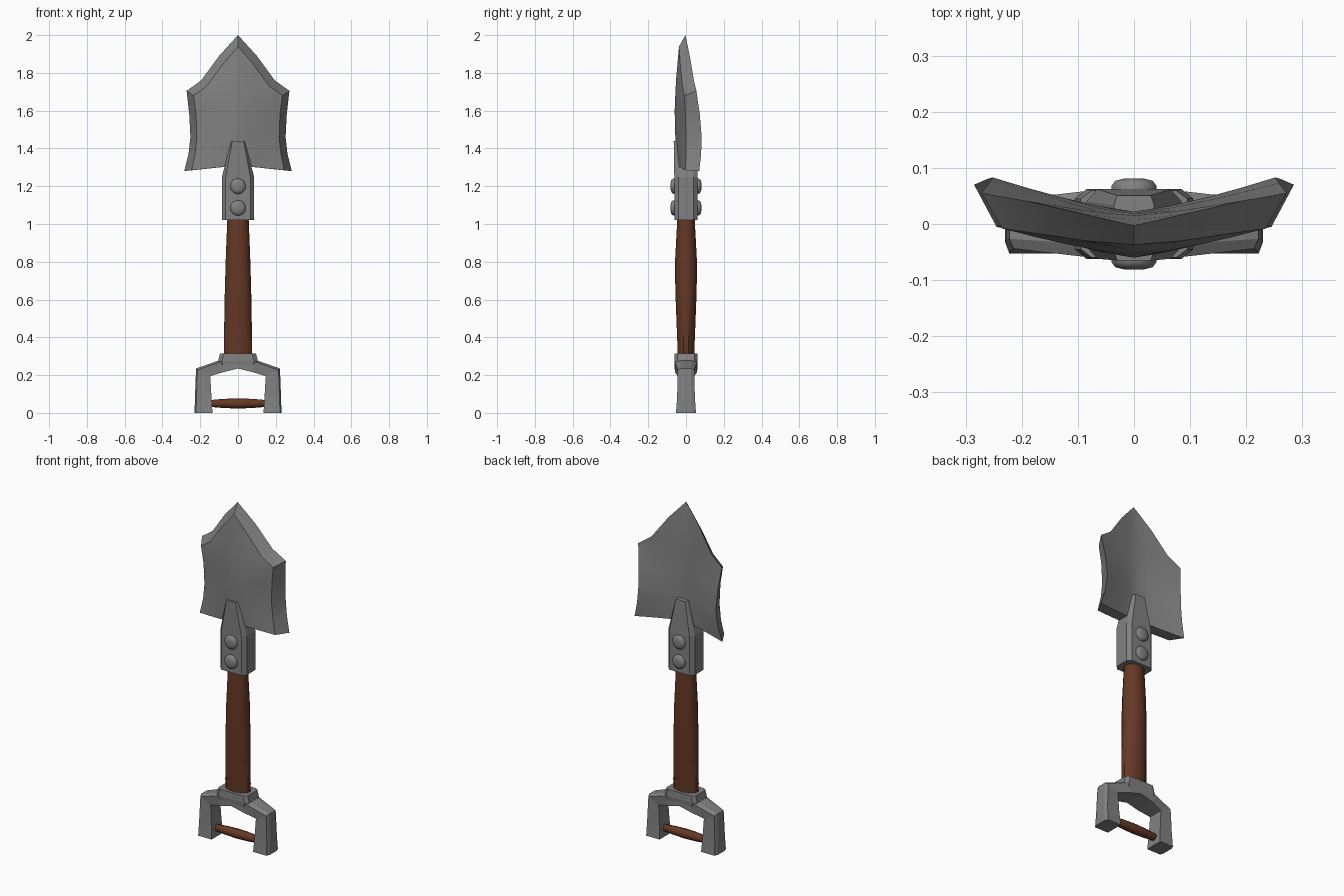
import bpy, bmesh, math

cube = bpy.data.objects.get("Cube")
if cube:
    bpy.data.objects.remove(cube)


def make_material(name, colour):
    m = bpy.data.materials.new(name)
    m.use_nodes = True
    m.diffuse_color = (*colour, 1)
    bsdf = next(n for n in m.node_tree.nodes if n.type == 'BSDF_PRINCIPLED')
    bsdf.inputs["Base Color"].default_value = (*colour, 1)
    return m


STEEL = make_material("steel grey", (0.22, 0.22, 0.22))
WOOD = make_material("dark wood", (0.13, 0.04, 0.018))


def finish(name, bm, material, smooth=None):
    bmesh.ops.remove_doubles(bm, verts=bm.verts, dist=0.0005)
    bmesh.ops.recalc_face_normals(bm, faces=bm.faces)
    mesh = bpy.data.meshes.new(name)
    bm.to_mesh(mesh)
    bm.free()
    mesh.materials.append(material)
    ob = bpy.data.objects.new(name, mesh)
    bpy.context.collection.objects.link(ob)
    if smooth:
        bpy.ops.object.select_all(action='DESELECT')
        ob.select_set(True)
        bpy.context.view_layer.objects.active = ob
        bpy.ops.object.shade_smooth_by_angle(angle=math.radians(smooth))
    return ob


def loft(name, rings, material, smooth=None):
    """Skin closed rings of equal length and cap both ends."""
    bm = bmesh.new()
    loops = [[bm.verts.new(p) for p in ring] for ring in rings]
    n = len(loops[0])
    for a, b in zip(loops, loops[1:]):
        for i in range(n):
            j = (i + 1) % n
            bm.faces.new((a[i], a[j], b[j], b[i]))
    bm.faces.new(loops[0])
    bm.faces.new(loops[-1])
    return finish(name, bm, material, smooth)


def ellipse(rx, ry, sides):
    for i in range(sides):
        a = math.tau * (i + 0.5) / sides
        yield rx * math.cos(a), ry * math.sin(a)


def octagon(x, y, cx, cy, z, y_mid=0):
    """Rectangle with half sizes x, y and its corners cut to cx, cy."""
    pts = [(x, -cy), (x, cy), (cx, y), (-cx, y), (-x, cy), (-x, -cy), (-cx, -y), (cx, -y)]
    return [(px, py + y_mid, z) for px, py in pts]


# Blade: each row is half width, edge z, centre z, edge y, centre y
back_rows = [(0.285, 1.28, 1.31, 0.07, 0.02), (0.262, 1.37, 1.40, 0.08, 0.022),
             (0.252, 1.46, 1.49, 0.083, 0.022), (0.258, 1.58, 1.60, 0.073, 0.02),
             (0.272, 1.705, 1.72, 0.055, 0.018), (0.195, 1.76, 1.80, 0.042, 0.015),
             (0.10, 1.89, 1.90, 0.02, 0.008), (0, 2.0, 2.0, -0.003, -0.003)]
front_rows = [(0.245, 1.285, 1.31, -0.005, -0.045), (0.227, 1.37, 1.40, 0, -0.053),
              (0.218, 1.46, 1.49, 0, -0.058), (0.222, 1.58, 1.60, -0.003, -0.06),
              (0.235, 1.68, 1.70, -0.008, -0.056), (0.165, 1.73, 1.77, -0.018, -0.052),
              (0.085, 1.84, 1.85, -0.03, -0.045), (0, 1.94, 1.94, -0.037, -0.037)]
STEPS = 8


def blade_sheet(bm, rows):
    sheet = []
    for w, z_edge, z_mid, y_edge, y_mid in rows:
        row = []
        for i in range(STEPS + 1):
            u = 2 * i / STEPS - 1
            k = abs(u) ** 1.3
            row.append(bm.verts.new((w * u, y_mid + (y_edge - y_mid) * k,
                                     z_mid + (z_edge - z_mid) * abs(u))))
        sheet.append(row)
    for a, b in zip(sheet, sheet[1:]):
        for i in range(STEPS):
            bm.faces.new((a[i], a[i + 1], b[i + 1], b[i]))
    return sheet[0] + [r[-1] for r in sheet[1:]] + [r[0] for r in sheet[-2:0:-1]]


bm = bmesh.new()
back_rim = blade_sheet(bm, back_rows)
front_rim = blade_sheet(bm, front_rows)
for i in range(len(back_rim)):
    j = (i + 1) % len(back_rim)
    bm.faces.new((back_rim[i], back_rim[j], front_rim[j], front_rim[i]))
bmesh.ops.dissolve_degenerate(bm, edges=bm.edges, dist=0.0005)
finish("blade", bm, STEEL, 25)

# Socket with a tongue tapering onto the blade
loft("socket", [octagon(0.085, 0.062, 0.065, 0.04, 1.02),
                octagon(0.085, 0.062, 0.065, 0.04, 1.25),
                octagon(0.036, 0.058, 0.03, 0.04, 1.44, -0.007)], STEEL)

# Domed rivets on both sides
for side, label in ((-1, "front"), (1, "back")):
    for z, level in ((1.2, "upper"), (1.085, "lower")):
        rings = [[(x, side * y, z + h) for x, h in ellipse(r, r, 16)]
                 for r, y in ((0.04, 0.055), (0.041, 0.068), (0.034, 0.077), (0.018, 0.081))]
        loft(f"{label}_{level}_rivet", rings, STEEL, 50)

# Wooden shaft, oval in section
shaft = [(0.077, 0.045, 0.29), (0.077, 0.047, 0.36), (0.074, 0.056, 0.58),
         (0.070, 0.060, 0.72), (0.067, 0.059, 0.82), (0.058, 0.047, 1.04)]
loft("shaft", [[(x, y, z) for x, y in ellipse(rx, ry, 12)] for rx, ry, z in shaft], WOOD, 40)

# Collar between shaft and grip
loft("collar", [octagon(0.10, 0.058, 0.08, 0.045, 0.245),
                octagon(0.105, 0.062, 0.085, 0.045, 0.275),
                octagon(0.095, 0.06, 0.075, 0.045, 0.315)], STEEL)

# Arched grip: outer x, outer z, inner x, inner z, half depth
half = [(0.23, 0, 0.135, 0, 0.053), (0.228, 0.08, 0.14, 0.08, 0.047),
        (0.222, 0.235, 0.147, 0.195, 0.044), (0.10, 0.278, 0.08, 0.215, 0.058),
        (0, 0.285, 0, 0.235, 0.06)]
path = [(1, s) for s in half] + [(-1, s) for s in half[-2::-1]]
loft("grip_arch", [[(k * xo, 0.6 * -d, zo), (k * xo, 0.6 * d, zo), (k * (xo - 0.008), d, zo - 0.008 * (zo > 0.2)),
                    (k * xi, d, zi), (k * xi, -d, zi), (k * (xo - 0.008), -d, zo - 0.008 * (zo > 0.2))]
                   for k, (xo, zo, xi, zi, d) in path], STEEL)

# Crossbar of the grip
bar = [(-0.16, 0.017), (-0.08, 0.024), (0, 0.027), (0.08, 0.024), (0.16, 0.017)]
loft("crossbar", [[(x, y, 0.05 + z) for y, z in ellipse(r, r, 10)] for x, r in bar], WOOD, 40)
